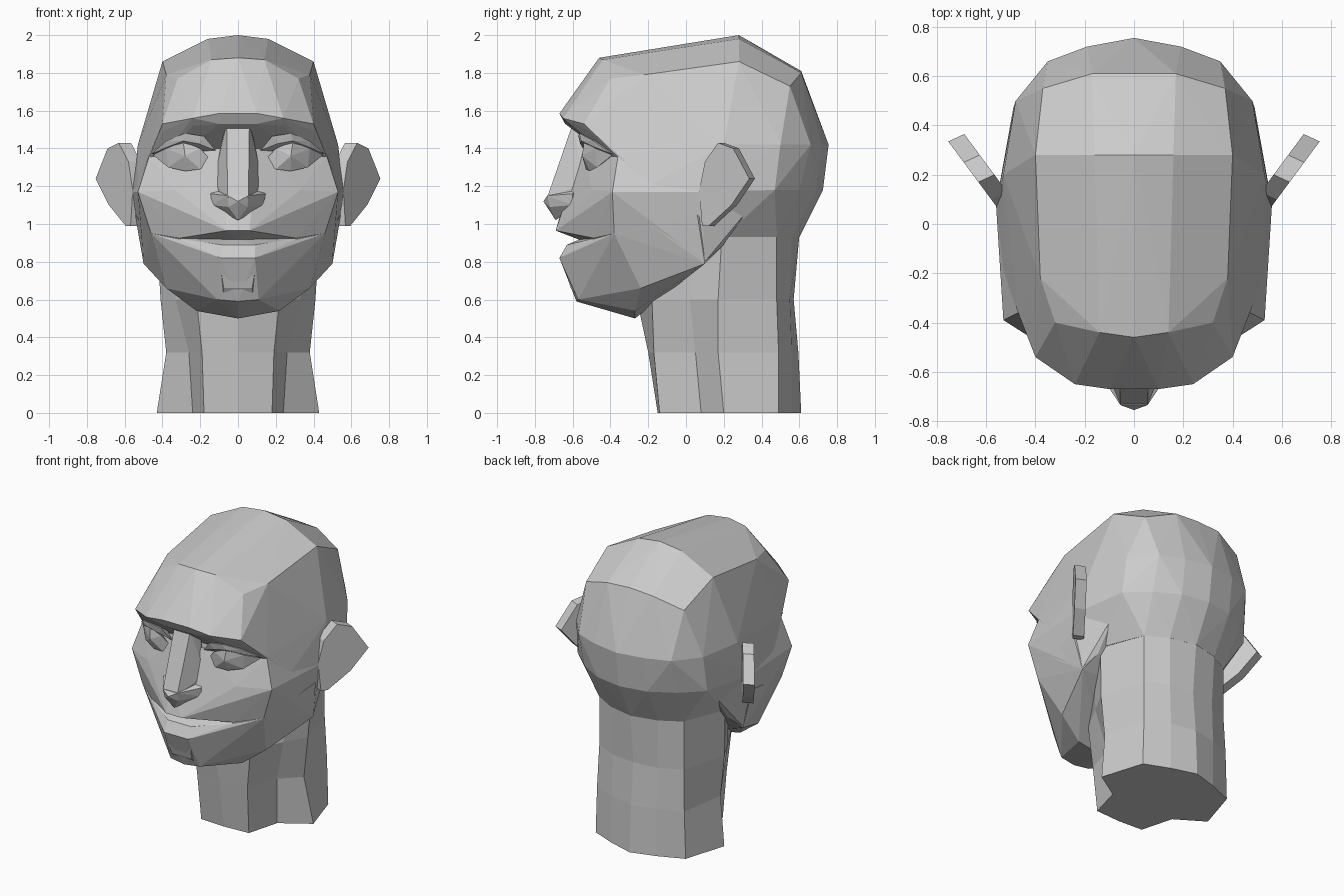
import bpy, bmesh


def finish(name, bm, pair=False):
    bmesh.ops.recalc_face_normals(bm, faces=bm.faces)
    me = bpy.data.meshes.new(name)
    bm.to_mesh(me)
    bm.free()
    ob = bpy.data.objects.new(name, me)
    bpy.context.collection.objects.link(ob)
    if pair:
        m = ob.modifiers.new("Mirror", 'MIRROR')
        m.use_mirror_merge = False
    return ob


def planes(name, pts, pair=False):
    """Faceted block around corner points; symmetric, or a left/right pair."""
    bm = bmesh.new()
    for x, y, z in pts:
        bm.verts.new((x, y, z))
        if x and not pair:
            bm.verts.new((-x, y, z))
    bmesh.ops.convex_hull(bm, input=bm.verts)
    bmesh.ops.delete(bm, geom=[v for v in bm.verts if not v.link_faces], context='VERTS')
    return finish(name, bm, pair)


def loft(name, levels):
    """Skin symmetric horizontal half sections, each (z, [(x, y), ...])."""
    bm = bmesh.new()
    rings = []
    for z, half in levels:
        full = half + [(-x, y) for x, y in half[-2:0:-1]]
        rings.append([bm.verts.new((x, y, z)) for x, y in full])
    n = len(rings[0])
    for a, b in zip(rings, rings[1:]):
        for i in range(n):
            j = (i + 1) % n
            bm.faces.new((a[i], a[j], b[j], b[i]))
    bm.faces.new(rings[0])
    bm.faces.new(rings[-1])
    return finish(name, bm)


# Cranium: crown, forehead plane, widest back ring, base of skull
crown = [(0, .28, 2.0), (.16, .28, 1.98), (.40, .28, 1.86), (0, .61, 1.81),
         (.17, .61, 1.80), (.37, .55, 1.73)]
forehead = [(0, -.46, 1.88), (.14, -.44, 1.87), (.32, -.40, 1.77), (.38, -.22, 1.79),
            (.10, -.67, 1.585), (.24, -.65, 1.56), (.40, -.54, 1.53),
            (.10, -.64, 1.53), (.24, -.61, 1.52), (.40, -.51, 1.49)]
back = [(0, .755, 1.42), (.19, .72, 1.42), (.35, .66, 1.42), (.48, .50, 1.42),
        (0, .725, 1.18), (.19, .69, 1.18), (.35, .60, 1.18), (.49, .47, 1.18),
        (0, .60, .93), (.18, .56, .93), (.32, .48, .93), (.43, .20, .93)]
side = [(.53, .20, 1.42), (.56, .08, 1.17), (.47, -.36, 1.37), (.53, -.20, 1.2),
        (.2, -.44, 1.42), (.2, -.1, 1.2)]
planes("cranium", crown + forehead + back + side)

# Upper face: cheekbones, muzzle and upper lip
planes("upper_face", [
    (.53, -.39, 1.17), (.56, .08, 1.17), (.47, -.36, 1.36), (.33, -.50, 1.18),
    (.31, -.47, 1.28), (.14, -.55, 1.27), (.10, -.54, 1.40), (.12, -.63, 1.06),
    (0, -.665, 1.05), (.06, -.69, .965), (.31, -.49, .925), (0, -.56, .915),
    (.46, -.38, .95), (.50, .10, .80), (.45, .19, .88), (.45, .35, 1.1)])

# Jaw: lower lip shelf, chin and underside
planes("jaw", [
    (0, -.56, .92), (.31, -.49, .92), (.09, -.63, .89), (.09, -.67, .82),
    (.11, -.57, .60), (0, -.58, .59), (.38, -.24, .66), (.22, -.27, .54),
    (0, -.27, .50), (.50, .10, .79), (.45, .19, .88), (.545, .06, 1.05),
    (.46, -.38, .95), (.51, -.2, 1.0)])

# Chin pad
planes("chin", [(.09, -.64, .755), (.075, -.61, .66), (.08, -.57, .61),
                (.09, -.56, .76), (.08, -.5, .62)])

# Nose: bridge and the wider ball with wings
planes("nose_bridge", [
    (.06, -.60, 1.53), (.04, -.615, 1.43), (.055, -.735, 1.14), (.13, -.54, 1.22),
    (.09, -.54, 1.42), (.06, -.5, 1.54), (.12, -.55, 1.1)])
planes("nose_tip", [
    (0, -.755, 1.12), (.055, -.735, 1.15), (.05, -.72, 1.09), (.145, -.60, 1.16),
    (.14, -.60, 1.10), (0, -.69, 1.02), (.04, -.66, 1.04), (.1, -.53, 1.2)])

# Eyes and upper lids
planes("eyes", [
    (.145, -.52, 1.34), (.20, -.54, 1.40), (.29, -.54, 1.435), (.38, -.48, 1.40),
    (.45, -.39, 1.365), (.37, -.47, 1.30), (.28, -.51, 1.28), (.20, -.53, 1.29),
    (.28, -.55, 1.36), (.3, -.40, 1.35)], pair=True)
planes("upper_lids", [
    (.12, -.54, 1.39), (.18, -.57, 1.465), (.28, -.565, 1.48), (.38, -.49, 1.44),
    (.46, -.39, 1.37), (.21, -.56, 1.425), (.29, -.555, 1.44), (.38, -.48, 1.405),
    (.3, -.40, 1.46)], pair=True)

# Ears: slabs swept back and outward
outline = [(.085, .99), (.07, 1.18), (.10, 1.33), (.17, 1.43), (.25, 1.40),
           (.335, 1.24), (.24, 1.10), (.12, .99)]
rim = [(.565 + .74 * (y - .08), y, z) for y, z in outline]
planes("ears", rim + [(x - .065, y + .03, z) for x, y, z in rim], pair=True)

# Neck: throat, side muscles, narrower nape
loft("neck", [
    (0.0, [(0, -.15), (.18, -.14), (.24, .08), (.43, .20), (.34, .49), (.17, .56), (0, .61)]),
    (.32, [(0, -.20), (.19, -.17), (.26, .05), (.38, .17), (.33, .49), (.17, .56), (0, .595)]),
    (.60, [(0, -.26), (.22, -.18), (.33, .02), (.41, .17), (.32, .48), (.17, .55), (0, .57)]),
    (.94, [(0, -.15), (.20, -.12), (.36, .05), (.43, .19), (.32, .48), (.18, .56), (0, .60)]),
    (1.1, [(0, -.1), (.20, -.1), (.36, .05), (.43, .19), (.34, .45), (.18, .52), (0, .56)])])
